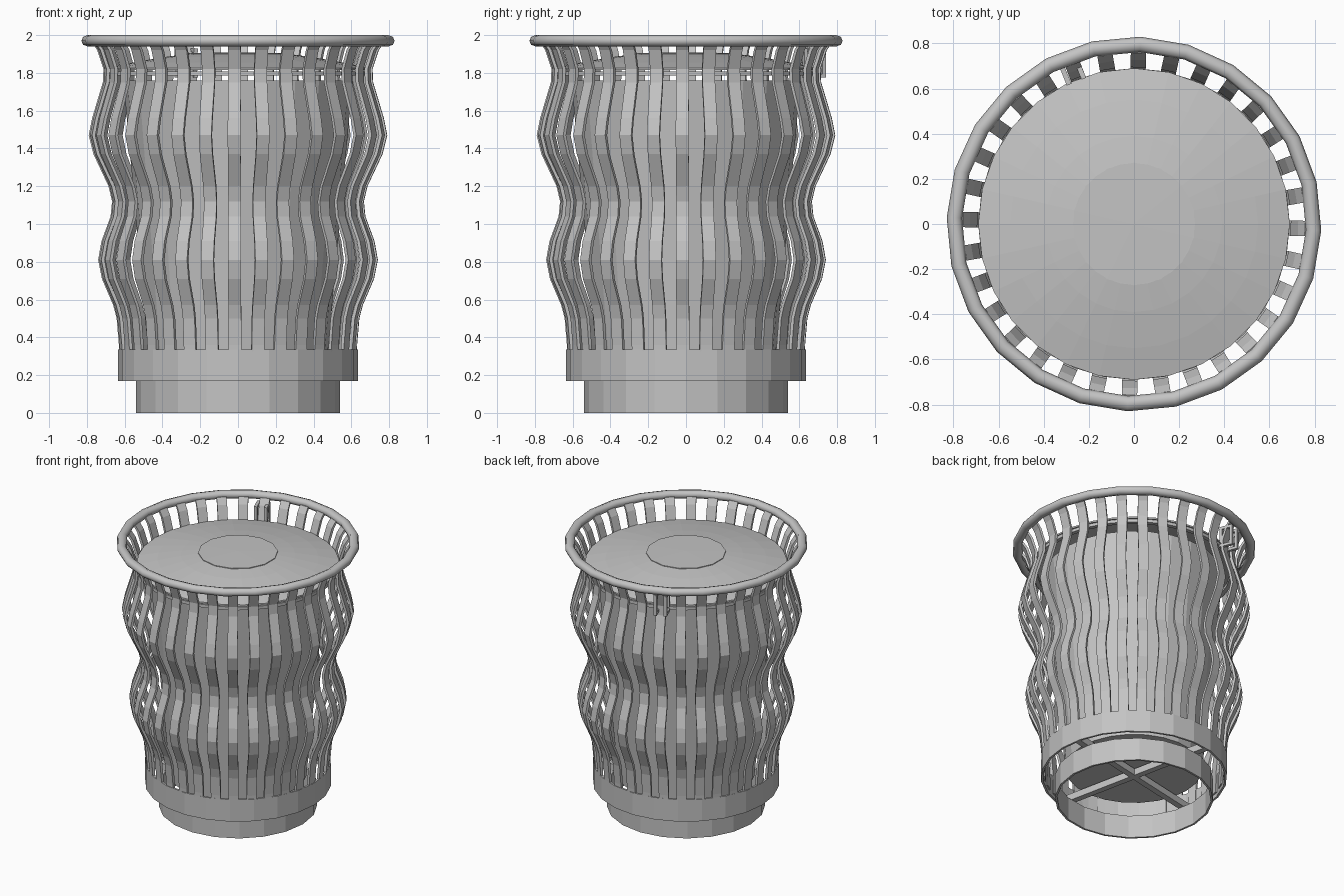
import bpy, bmesh, math
from mathutils import Matrix, Vector

cube = bpy.data.objects.get("Cube")
if cube:
    bpy.data.objects.remove(cube, do_unlink=True)

grey = bpy.data.materials.new("painted_grey")
grey.use_nodes = True
tone = (0.55, 0.55, 0.55, 1)
grey.diffuse_color = tone
grey.node_tree.nodes["Principled BSDF"].inputs["Base Color"].default_value = tone


def finish(name, bm, smooth=False):
    bmesh.ops.recalc_face_normals(bm, faces=bm.faces)
    for face in bm.faces:
        face.smooth = smooth
    mesh = bpy.data.meshes.new(name)
    bm.to_mesh(mesh)
    bm.free()
    mesh.materials.append(grey)
    obj = bpy.data.objects.new(name, mesh)
    bpy.context.collection.objects.link(obj)
    return obj


def lathe(name, profile, sides, closed=True, turn=0.0, smooth=False):
    """Revolve (radius, height) points round z; points on the axis become fans."""
    bm = bmesh.new()
    rings = []
    for r, z in profile:
        if r == 0:
            rings.append([bm.verts.new((0, 0, z))] * sides)
        else:
            rings.append([bm.verts.new((r * math.cos(a), r * math.sin(a), z))
                          for a in (turn + math.tau * i / sides for i in range(sides))])
    pairs = list(zip(rings, rings[1:]))
    if closed:
        pairs.append((rings[-1], rings[0]))
    for low, high in pairs:
        for i in range(sides):
            j = (i + 1) % sides
            corners = list(dict.fromkeys((low[i], low[j], high[j], high[i])))
            if len(corners) > 2:
                bm.faces.new(corners)
    return finish(name, bm, smooth)


def band(name, r, z0, z1, wall, sides):
    return lathe(name, [(r, z0), (r, z1), (r - wall, z1), (r - wall, z0)], sides)


def box(bm, size, matrix):
    bmesh.ops.create_cube(bm, size=1, matrix=matrix @ Matrix.Diagonal((*size, 1)))


# Base rings and the crossed bars between them
band("foot_ring", 0.54, 0, 0.17, 0.015, 20)
band("lower_band", 0.635, 0.17, 0.335, 0.015, 24)
bm = bmesh.new()
for degrees in (12, 102):
    box(bm, (1.24, 0.045, 0.05),
        Matrix.Translation((0, 0, 0.196)) @ Matrix.Rotation(math.radians(degrees), 4, "Z"))
finish("cross_bars", bm)

# Wavy slats: one bent strip repeated round the axis
slat_profile = [(0.625, 0.2), (0.63, 0.36), (0.642, 0.5), (0.66, 0.57), (0.72, 0.71),
                (0.74, 0.81), (0.722, 0.91), (0.674, 1.04), (0.666, 1.12), (0.685, 1.2),
                (0.765, 1.37), (0.79, 1.47), (0.772, 1.56), (0.715, 1.75), (0.712, 1.82),
                (0.745, 1.92), (0.775, 1.965)]
SLATS, HALF, THICK = 32, 0.034, 0.018
bm = bmesh.new()
for n in range(SLATS):
    spin = Matrix.Rotation(math.tau * n / SLATS - math.radians(1.5), 3, "Z")
    rows = []
    for r, z in slat_profile:
        rows.append([bm.verts.new(spin @ Vector((x, y, z)))
                     for x, y in ((r, -HALF), (r, HALF), (r - THICK, HALF), (r - THICK, -HALF))])
    for low, high in zip(rows, rows[1:]):
        for i in range(4):
            j = (i + 1) % 4
            bm.faces.new((low[i], low[j], high[j], high[i]))
    bm.faces.new(rows[0])
    bm.faces.new(rows[-1])
finish("slats", bm)

# Rolled top rim
rim = [(0.796 + 0.034 * math.cos(a), 1.97 + 0.03 * math.sin(a))
       for a in (math.tau * i / 8 for i in range(8))]
lathe("top_rim", rim, 24, turn=math.radians(-2), smooth=True)

# Inner bin, open at the top
lathe("liner", [(0, 0.24), (0.468, 0.24), (0.607, 1.76), (0.597, 1.76), (0.459, 0.25), (0, 0.25)],
      24, closed=False)

# Support hoop and shallow domed lid
band("support_hoop", 0.69, 1.785, 1.808, 0.03, 32)
lathe("lid", [(0, 1.9), (0.27, 1.9), (0.39, 1.884), (0.55, 1.856), (0.69, 1.826),
              (0.69, 1.814), (0.66, 1.814), (0.39, 1.871), (0, 1.886)], 28, closed=False)
lathe("lid_cap", [(0, 1.909), (0.272, 1.905), (0.272, 1.895), (0, 1.895)], 14,
      closed=False, turn=math.pi / 2)

# Small hinge at the back: two hooked arms that straddle a slat
bm = bmesh.new()
spin = Matrix.Rotation(math.radians(112), 4, "Z")
for side in (-0.035, 0.035):
    box(bm, (0.1, 0.022, 0.02), spin @ Matrix.Translation((0.73, side, 1.785)))
    box(bm, (0.02, 0.022, 0.15), spin @ Matrix.Translation((0.772, side, 1.85)))
    box(bm, (0.02, 0.022, 0.12), spin @ Matrix.Translation((0.695, side, 1.87)))
    box(bm, (0.1, 0.022, 0.02), spin @ Matrix.Translation((0.73, side, 1.92)))
finish("lid_hinge", bm)
